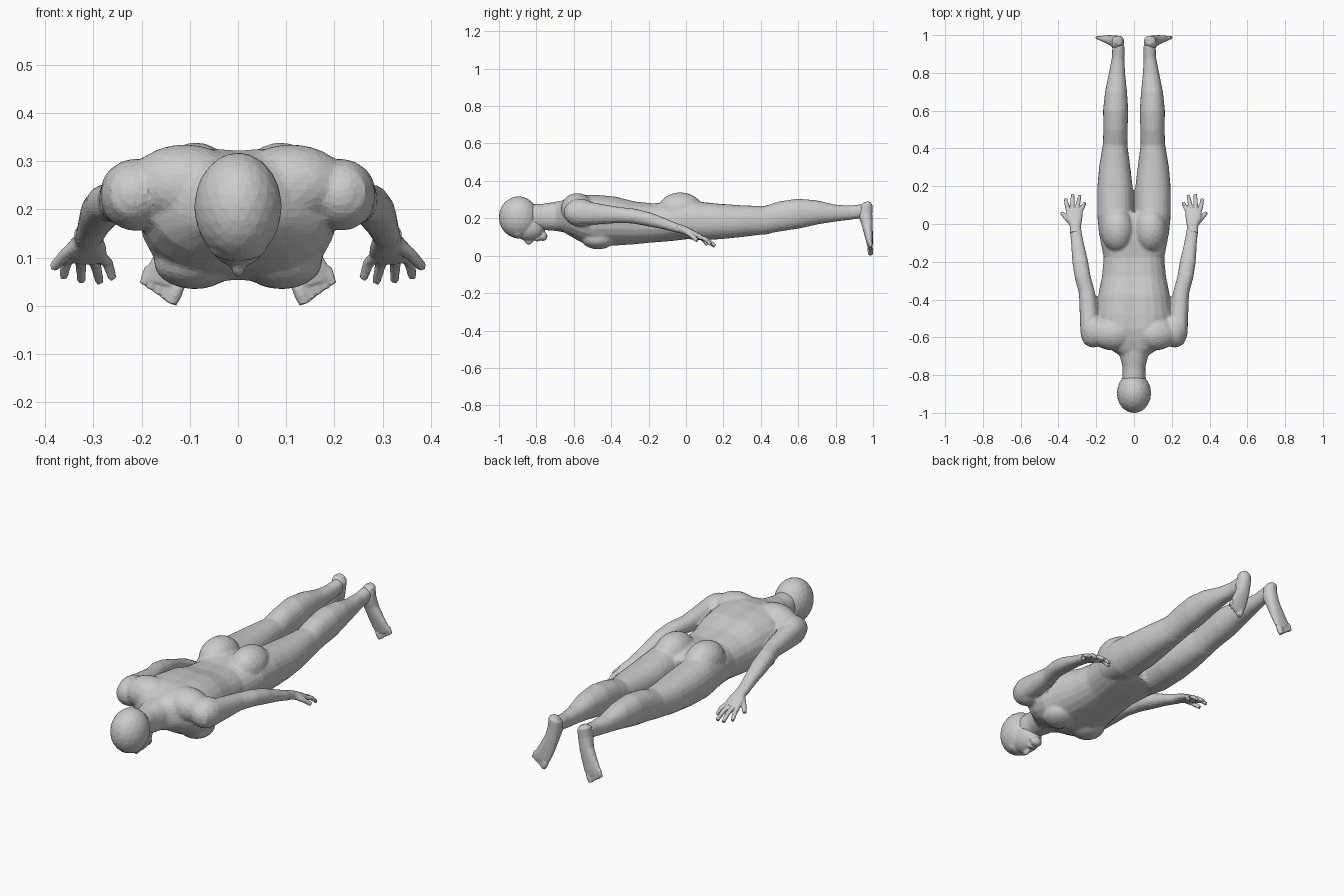
import bpy, bmesh, math
from mathutils import Vector, Matrix

default_cube = bpy.data.objects.get("Cube")
if default_cube:
    bpy.data.objects.remove(default_cube, do_unlink=True)

# One plain grey for the whole figure
grey = bpy.data.materials.new("plain grey")
grey.use_nodes = True
grey_value = (0.6, 0.6, 0.6, 1)
grey.diffuse_color = grey_value
grey.node_tree.nodes["Principled BSDF"].inputs["Base Color"].default_value = grey_value


def loft(bm, stations, side=1, dent=0.0, sides=24):
    """Closed tube through stations of x, y, z, half width, half depth."""
    centres = [Vector((s[0] * side, s[1], s[2])) for s in stations]
    axis = (centres[-1] - centres[0]).normalized()
    across = Vector((1, 0, 0))
    across = (across - axis * across.dot(axis)).normalized()
    up = across.cross(axis)
    rings = []
    for centre, station in zip(centres, stations):
        ring = []
        for i in range(sides):
            angle = math.tau * i / sides
            c, s = math.cos(angle), math.sin(angle)
            wide = math.copysign(abs(c) ** 0.9, c) * station[3]
            deep = math.copysign(abs(s) ** 0.9, s) * station[4]
            deep *= 1 - dent * math.exp(-(c / 0.25) ** 2)
            ring.append(bm.verts.new(centre + across * wide + up * deep))
        rings.append(ring)
    for lower, upper in zip(rings, rings[1:]):
        for i in range(sides):
            j = (i + 1) % sides
            bm.faces.new((lower[i], lower[j], upper[j], upper[i]))
    bm.faces.new(rings[0])
    bm.faces.new(rings[-1])


def blob(bm, centre, radii, side=1):
    """Ellipsoid muscle or bone mass."""
    place = Matrix.Translation((centre[0] * side, centre[1], centre[2]))
    scale = Matrix.Diagonal((*radii, 1))
    bmesh.ops.create_icosphere(bm, subdivisions=3, radius=1, matrix=place @ scale)


def digit(bm, base, tip, radius, bend, side):
    """Finger or toe with one raised joint and a rounded tip."""
    base, tip = Vector(base), Vector(tip)
    middle = base.lerp(tip, 0.5) + Vector((0, 0, bend))
    thick = (radius, radius)
    thin = (radius * 0.8, radius * 0.8)
    loft(bm, [(*base, *thick), (*middle, *thick), (*tip, *thin)], side, sides=12)


def finish(bm, name, voxel, keep):
    """Blend the overlapping masses into one faceted skin."""
    bmesh.ops.recalc_face_normals(bm, faces=bm.faces)
    mesh = bpy.data.meshes.new(name)
    bm.to_mesh(mesh)
    bm.free()
    mesh.materials.append(grey)
    obj = bpy.data.objects.new(name, mesh)
    bpy.context.collection.objects.link(obj)
    blend = obj.modifiers.new("blend", 'REMESH')
    blend.mode = 'VOXEL'
    blend.voxel_size = voxel
    soften = obj.modifiers.new("soften", 'SMOOTH')
    soften.factor = 0.5
    soften.iterations = 5
    facets = obj.modifiers.new("facets", 'DECIMATE')
    facets.ratio = keep
    return obj


SIDES = (("left", 1), ("right", -1))

# Body: trunk with a spine groove, then limbs on both sides
body = bmesh.new()
trunk = [
    (-.70, .07, .21, .075), (-.66, .13, .215, .09), (-.62, .18, .21, .11),
    (-.56, .20, .20, .135), (-.48, .205, .187, .148), (-.38, .19, .185, .14),
    (-.28, .17, .175, .123), (-.18, .16, .175, .112), (-.08, .18, .185, .115),
    (0, .185, .185, .105), (.06, .15, .18, .085),
]
loft(body, [(0, y, z, w, d) for y, w, z, d in trunk], dent=0.1)
neck = [(-.84, .062, .205, .07), (-.76, .06, .208, .07), (-.7, .075, .21, .078), (-.62, .1, .21, .09)]
loft(body, [(0, y, z, w, d) for y, w, z, d in neck])

arm = [
    (.22, -.63, .235, .045, .05), (.235, -.56, .23, .05, .065),
    (.24, -.46, .222, .048, .055), (.25, -.36, .217, .042, .043),
    (.272, -.28, .212, .042, .04), (.285, -.2, .195, .042, .038),
    (.297, -.12, .172, .035, .03), (.308, -.04, .145, .03, .024),
    (.31, 0, .135, .028, .02),
]
leg = [
    (.1, -.06, .19, .085, .09), (.1, .05, .187, .095, .105),
    (.1, .18, .183, .095, .095), (.102, .3, .185, .083, .085),
    (.1, .42, .19, .065, .075), (.098, .5, .21, .064, .08),
    (.097, .6, .225, .067, .08), (.095, .7, .232, .058, .065),
    (.09, .8, .228, .043, .045), (.084, .88, .23, .033, .038),
    (.082, .95, .24, .033, .037),
]
masses = {
    "shoulder": ((.215, -.565, .23), (.07, .09, .075)),
    "upper back": ((.11, -.58, .25), (.12, .09, .085)),
    "chest": ((.09, -.47, .09), (.085, .09, .056)),
    "seat": ((.088, -.03, .245), (.087, .12, .094)),
    "knee": ((.1, .42, .14), (.04, .05, .027)),
}
for _, side in SIDES:
    loft(body, arm, side)
    loft(body, leg, side)
    for centre, radii in masses.values():
        blob(body, centre, radii, side)
finish(body, "body", 0.008, 0.14)

# Head: skull, jaw and simple face masses pointing down
head = bmesh.new()
blob(head, (0, -.895, .205), (.091, .106, .113))
blob(head, (0, -.84, .155), (.066, .09, .076))
blob(head, (0, -.9, .12), (.06, .035, .028))
blob(head, (0, -.84, .085), (.014, .026, .026))
blob(head, (0, -.795, .089), (.026, .013, .014))
blob(head, (0, -.765, .103), (.032, .025, .025))
finish(head, "head", 0.006, 0.15)

# Hands: palm, four fingers and an outer thumb
palm = [
    (.31, -.05, .149, .03, .024), (.31, -.01, .137, .03, .022),
    (.315, .03, .12, .042, .02), (.315, .08, .098, .044, .015),
]
fingertips = [(.26, .113, .057), (.287, .152, .05), (.325, .157, .052), (.362, .133, .06)]
# Feet: heel to ball, then five toes
foot = [
    (.082, .968, .285, .018, .018), (.084, .964, .268, .034, .033),
    (.088, .958, .22, .036, .038), (.1, .968, .17, .036, .03),
    (.122, .976, .115, .042, .023), (.143, .982, .07, .046, .017),
    (.153, .985, .045, .042, .013),
]
for label, side in SIDES:
    hand = bmesh.new()
    loft(hand, palm, side)
    for i, tip in enumerate(fingertips):
        digit(hand, (.281 + i * .023, .07, .1), tip, .0115, .01, side)
    digit(hand, (.33, 0, .128), (.383, .06, .08), .013, .004, side)
    finish(hand, label + "_hand", 0.004, 0.25)

    sole = bmesh.new()
    loft(sole, foot, side)
    big, small = Vector((.125, .985, .04)), Vector((.183, .985, .08))
    for i in range(5):
        base = big.lerp(small, i / 4)
        tip = base + Vector((.014, .002, -.036))
        digit(sole, base, tip, .015 if i == 0 else .0105, 0, side)
    finish(sole, label + "_foot", 0.004, 0.2)
